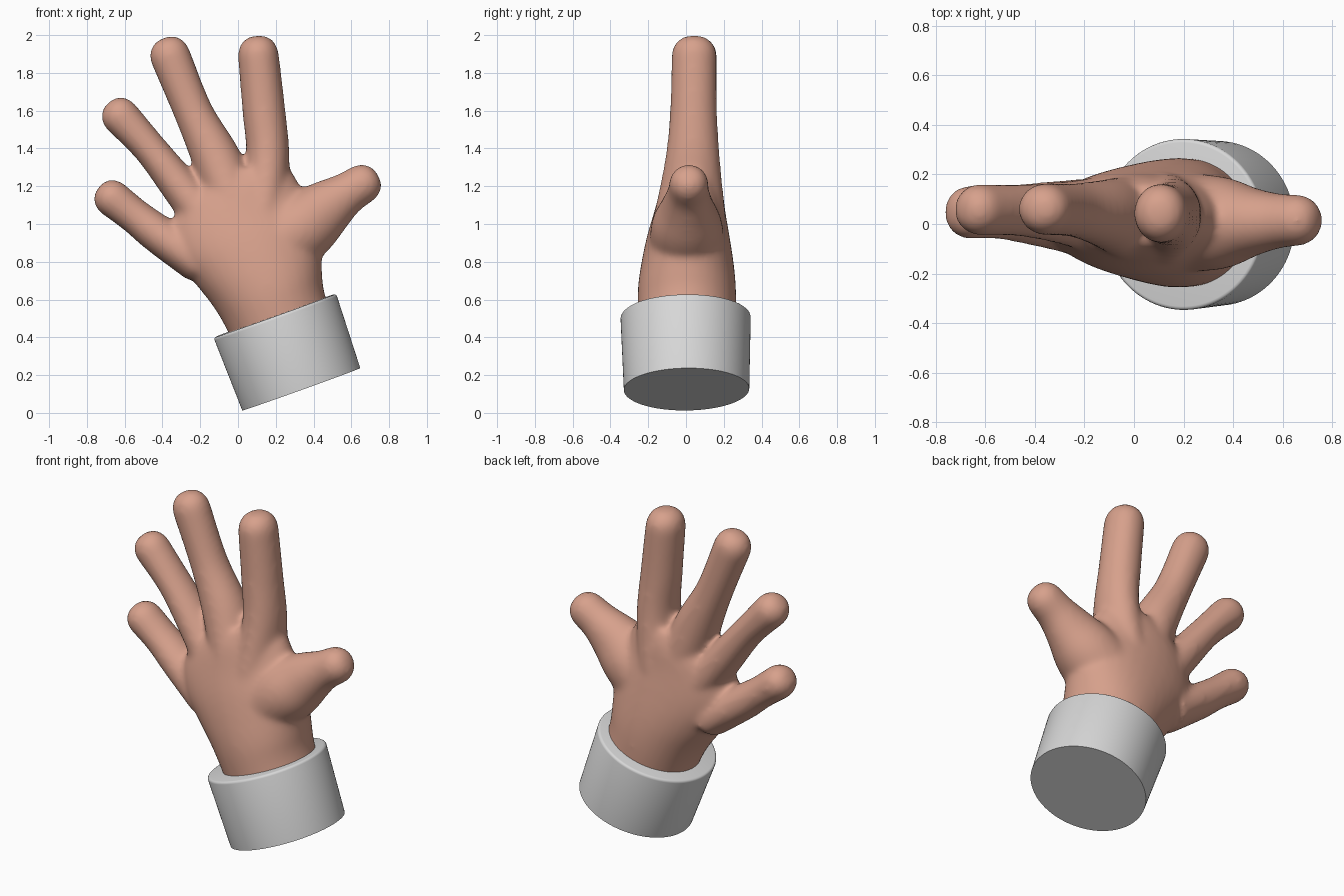
import bpy, bmesh, math
from mathutils import Vector

if "Cube" in bpy.data.objects:
    bpy.data.objects.remove(bpy.data.objects["Cube"])


def material(name, rgb):
    m = bpy.data.materials.new(name)
    m.diffuse_color = (*rgb, 1)
    m.use_nodes = True
    m.node_tree.nodes["Principled BSDF"].inputs["Base Color"].default_value = m.diffuse_color
    return m


skin = material("skin", (0.68, 0.355, 0.262))
cuff_grey = material("cuff grey", (0.68, 0.68, 0.68))
SIDES = 32


def smooth_rows(rows, steps=6):
    """Catmull-Rom interpolation through rows of numbers."""
    rows = [Vector(r) for r in rows]
    out = []
    for i in range(len(rows) - 1):
        p0, p1 = rows[max(i - 1, 0)], rows[i]
        p2, p3 = rows[i + 1], rows[min(i + 2, len(rows) - 1)]
        for s in range(steps):
            t = s / steps
            out.append(0.5 * (2 * p1 + (p2 - p0) * t + (2 * p0 - 5 * p1 + 4 * p2 - p3) * t * t
                              + (3 * p1 - p0 - 3 * p2 + p3) * t ** 3))
    return out + [rows[-1]]


def loft(bm, sections):
    """Skin elliptical sections (centre, half-width vector, half-depth) into a closed tube."""
    rings = []
    for c, side, depth in sections:
        ring = []
        for k in range(SIDES):
            a = 2 * math.pi * k / SIDES
            ring.append(bm.verts.new(c + side * math.cos(a) + Vector((0, depth * math.sin(a), 0))))
        rings.append(ring)
    for a, b in zip(rings, rings[1:]):
        for k in range(SIDES):
            j = (k + 1) % SIDES
            bm.faces.new((a[k], a[j], b[j], b[k]))
    bm.faces.new(rings[0][::-1])
    bm.faces.new(rings[-1])


def finger(bm, rows):
    """Rounded finger from rows of x, y, z, half-width, half-depth."""
    pts = smooth_rows(rows)
    sections = []
    for i, p in enumerate(pts):
        d = pts[min(i + 1, len(pts) - 1)] - pts[max(i - 1, 0)]
        t = Vector((d[0], 0, d[2])).normalized()
        sections.append((Vector(p[:3]), Vector((t.z, 0, -t.x)) * p[3], p[4]))
    c, side, depth = sections[-1]
    for k in range(1, 8):
        a = k / 8 * math.pi / 2
        f = math.cos(a) ** 0.85
        sections.append((c + t * side.length * math.sin(a) ** 0.95, side * f, depth * f))
    loft(bm, sections)


bm = bmesh.new()

# palm and wrist: left x, left z, right x, right z, centre y, half-depth
palm = [(0.04, 0.20, 0.54, 0.40, 0.005, 0.25),
        (-0.05, 0.42, 0.46, 0.63, 0.005, 0.26),
        (-0.13, 0.56, 0.445, 0.76, 0.005, 0.26),
        (-0.24, 0.70, 0.44, 0.88, 0.008, 0.245),
        (-0.34, 0.83, 0.42, 1.02, 0.012, 0.22),
        (-0.36, 0.97, 0.36, 1.14, 0.02, 0.19),
        (-0.29, 1.12, 0.29, 1.27, 0.03, 0.16),
        (-0.17, 1.24, 0.22, 1.34, 0.035, 0.12)]
sections = []
for xl, zl, xr, zr, y, d in smooth_rows(palm):
    sections.append((Vector(((xl + xr) / 2, y, (zl + zr) / 2)),
                     Vector(((xr - xl) / 2, 0, (zr - zl) / 2)), d))
loft(bm, sections)

# index finger
finger(bm, [(0.13, 0.02, 1.05, 0.13, 0.19), (0.158, 0.035, 1.35, 0.115, 0.145),
            (0.137, 0.04, 1.60, 0.114, 0.125), (0.108, 0.043, 1.89, 0.109, 0.12)])
# middle finger
finger(bm, [(-0.01, 0.02, 1.08, 0.14, 0.18), (-0.112, 0.04, 1.34, 0.13, 0.14),
            (-0.235, 0.055, 1.59, 0.104, 0.11), (-0.357, 0.06, 1.885, 0.108, 0.105)])
# ring finger
finger(bm, [(-0.14, 0.03, 0.99, 0.12, 0.16), (-0.30, 0.045, 1.19, 0.103, 0.125),
            (-0.467, 0.055, 1.40, 0.09, 0.105), (-0.62, 0.058, 1.568, 0.101, 0.104)])
# little finger
finger(bm, [(-0.20, 0.025, 0.79, 0.11, 0.16), (-0.42, 0.04, 0.945, 0.103, 0.125),
            (-0.55, 0.047, 1.045, 0.094, 0.108), (-0.662, 0.047, 1.133, 0.099, 0.108)])
# thumb
finger(bm, [(0.22, 0.005, 0.90, 0.20, 0.20), (0.36, 0.005, 1.00, 0.185, 0.185),
            (0.475, 0.008, 1.09, 0.15, 0.14), (0.575, 0.012, 1.16, 0.115, 0.113),
            (0.65, 0.015, 1.207, 0.107, 0.105)])

bmesh.ops.recalc_face_normals(bm, faces=bm.faces)
mesh = bpy.data.meshes.new("hand")
bm.to_mesh(mesh)
bm.free()
mesh.materials.append(skin)
hand = bpy.data.objects.new("hand", mesh)
bpy.context.collection.objects.link(hand)

# blend palm and fingers into one soft surface
remesh = hand.modifiers.new("blend", 'REMESH')
remesh.mode = 'VOXEL'
remesh.voxel_size = 0.014
remesh.use_smooth_shade = True
soften = hand.modifiers.new("soften", 'SMOOTH')
soften.factor = 0.5
soften.iterations = 22

# cuff: slightly flared cylinder tilted along the wrist
low, high = Vector((0.335, 0.003, 0.125)), Vector((0.195, -0.002, 0.515))
axis = high - low
bpy.ops.mesh.primitive_cone_add(vertices=96, radius1=0.332, radius2=0.345,
                                depth=axis.length, location=(low + high) / 2)
cuff = bpy.context.object
cuff.name = "cuff"
cuff.rotation_euler = axis.to_track_quat('Z', 'Y').to_euler()
cuff.data.materials.append(cuff_grey)
bm = bmesh.new()
bm.from_mesh(cuff.data)
rim = [e for e in bm.edges if all(v.co.z > 0 for v in e.verts)]
bmesh.ops.bevel(bm, geom=rim, offset=0.015, segments=3, profile=0.5, affect='EDGES')
bm.to_mesh(cuff.data)
bm.free()
bpy.ops.object.shade_smooth_by_angle(angle=math.radians(35))
